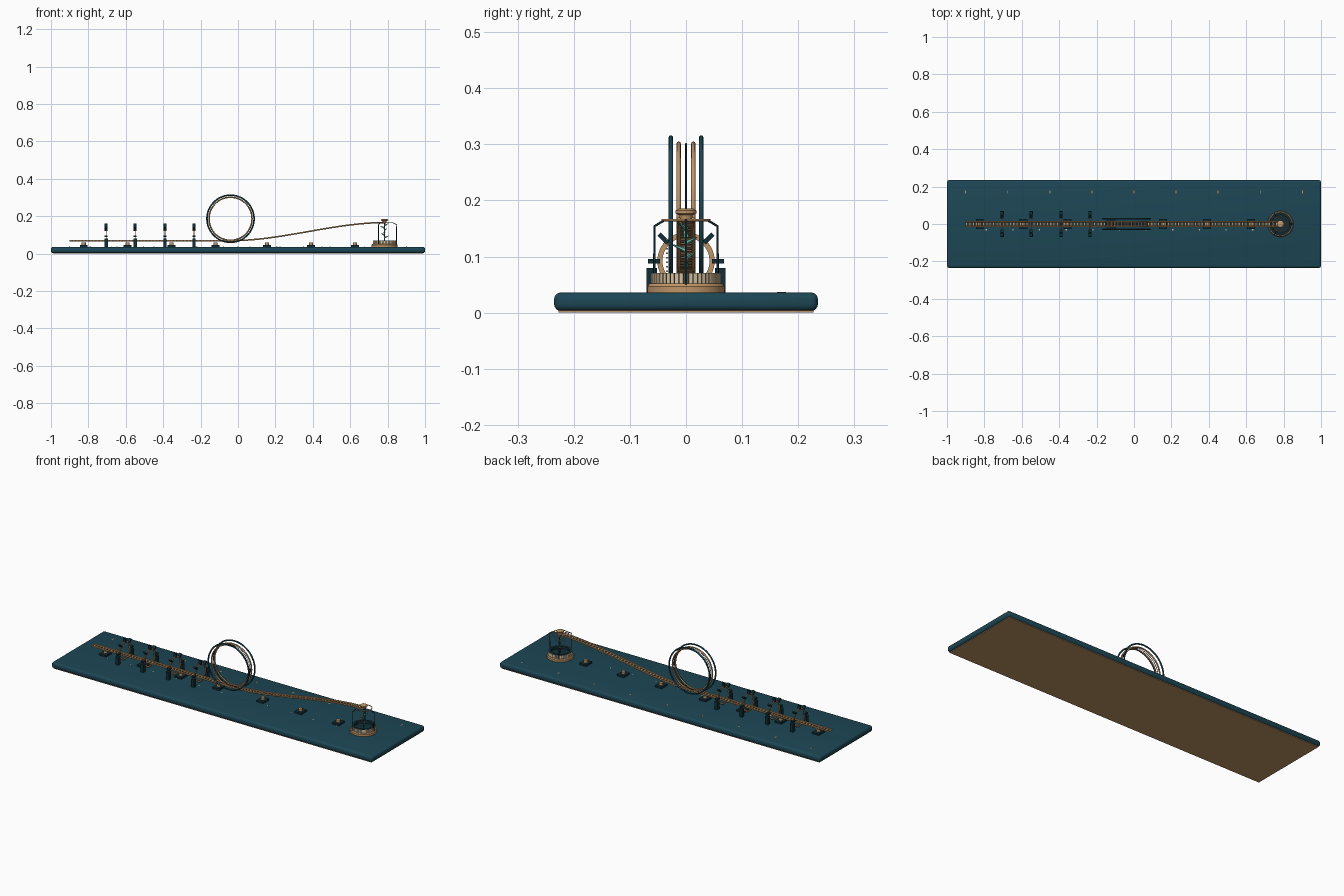
import bpy, bmesh, math
from math import sin, cos, pi
from mathutils import Vector, Matrix

cube = bpy.data.objects.get("Cube")
if cube:
    bpy.data.objects.remove(cube)


def material(name, rgb):
    m = bpy.data.materials.new(name)
    m.use_nodes = True
    m.diffuse_color = (*rgb, 1)
    m.node_tree.nodes["Principled BSDF"].inputs["Base Color"].default_value = (*rgb, 1)
    return m


TEAL = material("deep teal", (0.012, 0.062, 0.09))
DARK = material("dark blue", (0.006, 0.027, 0.038))
COPPER = material("copper", (0.52, 0.3, 0.135))
CREAM = material("cream", (0.68, 0.52, 0.33))
GREEN = material("verdigris", (0.16, 0.5, 0.4))


def finish(name, bm, mat, smooth=False):
    mesh = bpy.data.meshes.new(name)
    bmesh.ops.recalc_face_normals(bm, faces=bm.faces)
    bm.to_mesh(mesh)
    bm.free()
    mesh.materials.append(mat)
    ob = bpy.data.objects.new(name, mesh)
    bpy.context.collection.objects.link(ob)
    if smooth:
        bpy.ops.object.select_all(action="DESELECT")
        ob.select_set(True)
        bpy.context.view_layer.objects.active = ob
        bpy.ops.object.shade_smooth_by_angle()
    return ob


def add_box(bm, center, size, rot=None):
    m = Matrix.Translation(center) @ (rot or Matrix()) @ Matrix.Diagonal((*size, 1))
    bmesh.ops.create_cube(bm, size=1, matrix=m)


def add_rod(bm, a, b, r1, r2=None, sides=16):
    a, b = Vector(a), Vector(b)
    q = (b - a).to_track_quat("Z", "Y").to_matrix().to_4x4()
    bmesh.ops.create_cone(bm, cap_ends=True, segments=sides, radius1=r1,
                          radius2=r1 if r2 is None else r2, depth=(b - a).length,
                          matrix=Matrix.Translation((a + b) / 2) @ q)


def tube(name, points, radius, mat, closed=False):
    cu = bpy.data.curves.new(name, "CURVE")
    cu.dimensions = "3D"
    cu.bevel_depth = radius
    cu.bevel_resolution = 2
    cu.use_fill_caps = True
    sp = cu.splines.new("POLY")
    sp.points.add(len(points) - 1)
    for p, co in zip(sp.points, points):
        p.co = (*co, 1)
    sp.use_cyclic_u = closed
    sp.use_smooth = True
    cu.materials.append(mat)
    ob = bpy.data.objects.new(name, cu)
    bpy.context.collection.objects.link(ob)


def lathe(name, profile, mat, x, steps=48):
    bm = bmesh.new()
    vs = [bm.verts.new((r, 0, z)) for r, z in profile]
    es = [bm.edges.new(p) for p in zip(vs, vs[1:])]
    bmesh.ops.spin(bm, geom=vs + es, axis=(0, 0, 1), cent=(0, 0, 0),
                   angle=2 * pi, steps=steps, use_duplicate=False)
    bmesh.ops.remove_doubles(bm, verts=bm.verts, dist=0.0001)
    bmesh.ops.translate(bm, verts=bm.verts, vec=(x, 0, 0))
    return finish(name, bm, mat, True)


# Base board and its underside
TOP = 0.036
bm = bmesh.new()
add_box(bm, (0, 0, 0.0195), (2, 0.47, 0.033))
bmesh.ops.bevel(bm, geom=bm.edges[:], offset=0.012, segments=4, affect="EDGES", profile=0.5)
finish("base_board", bm, TEAL, True)
bm = bmesh.new()
add_box(bm, (0, 0, 0.003), (1.98, 0.455, 0.006))
finish("underside_pad", bm, COPPER)

# Track rails: straight run, hill run and loop
LOOP_X, LOOP_Z, LOOP_R, RAIL_Z = -0.04, 0.186, 0.115, 0.069
HILL_RISE, HILL_RUN = 0.097, 0.83
SIDE = {"right": -1, "left": 1}


def track_z(x):
    t = min(max((x - LOOP_X) / HILL_RUN, 0), 1)
    return RAIL_Z + HILL_RISE * t * t * (3 - 2 * t)


def ring(y, r):
    return [(LOOP_X + r * sin(2 * pi * i / 72), y, LOOP_Z - r * cos(2 * pi * i / 72))
            for i in range(72)]


def track(y):
    xs = [-0.9] + [LOOP_X + HILL_RUN * i / 32 for i in range(33)]
    return [(x, y, track_z(x)) for x in xs]


for side, s in SIDE.items():
    tube(f"track_rail_{side}", track(s * 0.013), 0.004, COPPER)
    tube(f"loop_rail_{side}", ring(s * 0.013, LOOP_R), 0.004, COPPER, True)
    tube(f"loop_frame_{side}", ring(s * 0.027, 0.126), 0.0042, TEAL, True)
tube("loop_center_wire", ring(0, LOOP_R), 0.0015, DARK, True)

# Closely set sleepers along the straight run and the hill
bm = bmesh.new()
for i in range(94):
    x = -0.895 + i * 0.018
    slope = math.atan2(track_z(x + 0.005) - track_z(x - 0.005), 0.01)
    add_box(bm, (x, 0, track_z(x) - 0.002), (0.011, 0.034, 0.003),
            Matrix.Rotation(-slope, 4, "Y"))
finish("sleepers", bm, COPPER)

# Track feet with copper studs
feet, studs = bmesh.new(), bmesh.new()
for x in (-0.825, -0.59, -0.355, -0.12, 0.155, 0.39, 0.625):
    add_box(feet, (x, 0, TOP + 0.005), (0.042, 0.052, 0.01))
    add_rod(studs, (x, 0, TOP), (x, 0, 0.059), 0.011)
finish("track_feet", feet, DARK)
finish("track_studs", studs, COPPER, True)

# Coil gates: side posts, hoop and radial blocks
posts, blocks = bmesh.new(), bmesh.new()
for n, x in enumerate((-0.705, -0.55, -0.39, -0.235)):
    for s in SIDE.values():
        add_box(posts, (x, s * 0.061, 0.058), (0.018, 0.018, 0.044))
    for k in range(5):
        a = k * pi / 4
        add_box(blocks, (x, 0.057 * cos(a), 0.092 + 0.057 * sin(a)),
                (0.016, 0.022, 0.008), Matrix.Rotation(a, 4, "X"))
    hoop = bmesh.new()
    for i in range(48):
        a, b = 2 * pi * i / 48, 2 * pi * (i + 1) / 48
        vs = [hoop.verts.new((x + dx, r * cos(t), 0.092 + r * sin(t)))
              for t in (a, b) for r, dx in ((0.042, -0.002), (0.051, -0.002),
                                            (0.051, 0.002), (0.042, 0.002))]
        for j in range(4):
            k = (j + 1) % 4
            hoop.faces.new((vs[j], vs[k], vs[k + 4], vs[j + 4]))
    bmesh.ops.remove_doubles(hoop, verts=hoop.verts, dist=0.0001)
    finish(f"gate_hoop_{n + 1}", hoop, COPPER, True)
finish("gate_posts", posts, DARK)
finish("gate_blocks", blocks, DARK)

# Distance marks set almost flush in the board
bm = bmesh.new()
for i in range(9):
    add_box(bm, (-0.9 + i * 0.225, 0.17, TOP), (0.005, 0.016, 0.001))
finish("rear_marks", bm, COPPER)
bm = bmesh.new()
for i in range(11):
    add_box(bm, (-0.79 + i * 0.1425, -0.032, TOP), (0.006, 0.008, 0.001))
finish("front_marks", bm, CREAM)

# Tower plinth with ribbed drum
TX = 0.783
lathe("tower_plinth", [(0, TOP), (0.069, TOP), (0.069, 0.047), (0.065, 0.052), (0, 0.052)],
      COPPER, TX)
lathe("tower_drum", [(0.061, 0.05), (0.061, 0.071), (0.048, 0.071), (0.048, 0.05)], DARK, TX)
lathe("tower_floor", [(0, 0.057), (0.049, 0.057)], DARK, TX)
bm = bmesh.new()
for i in range(48):
    a = 2 * pi * i / 48
    add_box(bm, (TX + 0.061 * cos(a), 0.061 * sin(a), 0.061), (0.003, 0.0062, 0.019),
            Matrix.Rotation(a, 4, "Z"))
finish("drum_ribs", bm, CREAM)

# Three bent posts carrying the top ring, spokes and cap
spokes = bmesh.new()
for n in range(3):
    a = n * 2 * pi / 3
    path = [(TX + r * cos(a), r * sin(a), z)
            for r, z in ((0.065, 0.05), (0.065, 0.154), (0.044, 0.165))]
    tube(f"tower_post_{n + 1}", path, 0.0022, DARK)
    add_rod(spokes, path[-1], (TX, 0, 0.165), 0.002, sides=8)
finish("tower_spokes", spokes, COPPER)
tube("tower_top_ring", [(TX + 0.042 * cos(i * pi / 24), 0.042 * sin(i * pi / 24), 0.165)
                        for i in range(48)], 0.0022, COPPER, True)
lathe("tower_cap", [(0, 0.163), (0.01, 0.163), (0.012, 0.174), (0.019, 0.177),
                    (0.019, 0.182), (0.012, 0.186), (0, 0.186)], COPPER, TX, 24)

# Spindle with spiralling leaves and a beaded gauge
bm = bmesh.new()
add_rod(bm, (TX, 0, 0.055), (TX, 0, 0.166), 0.002, sides=8)
finish("tower_spindle", bm, DARK)
bm = bmesh.new()
for i in range(6):
    a, z = i * 2.4, 0.085 + i * 0.013
    root = Vector((TX, 0, z))
    tip = root + Vector((0.024 * cos(a), 0.024 * sin(a), 0.01))
    add_rod(bm, root, tip, 0.005, 0.001, 6)
finish("spindle_leaves", bm, GREEN)
bm = bmesh.new()
for i in range(8):
    add_box(bm, (TX, -0.034, 0.074 + i * 0.008), (0.004, 0.004, 0.003))
finish("gauge_beads", bm, CREAM)
